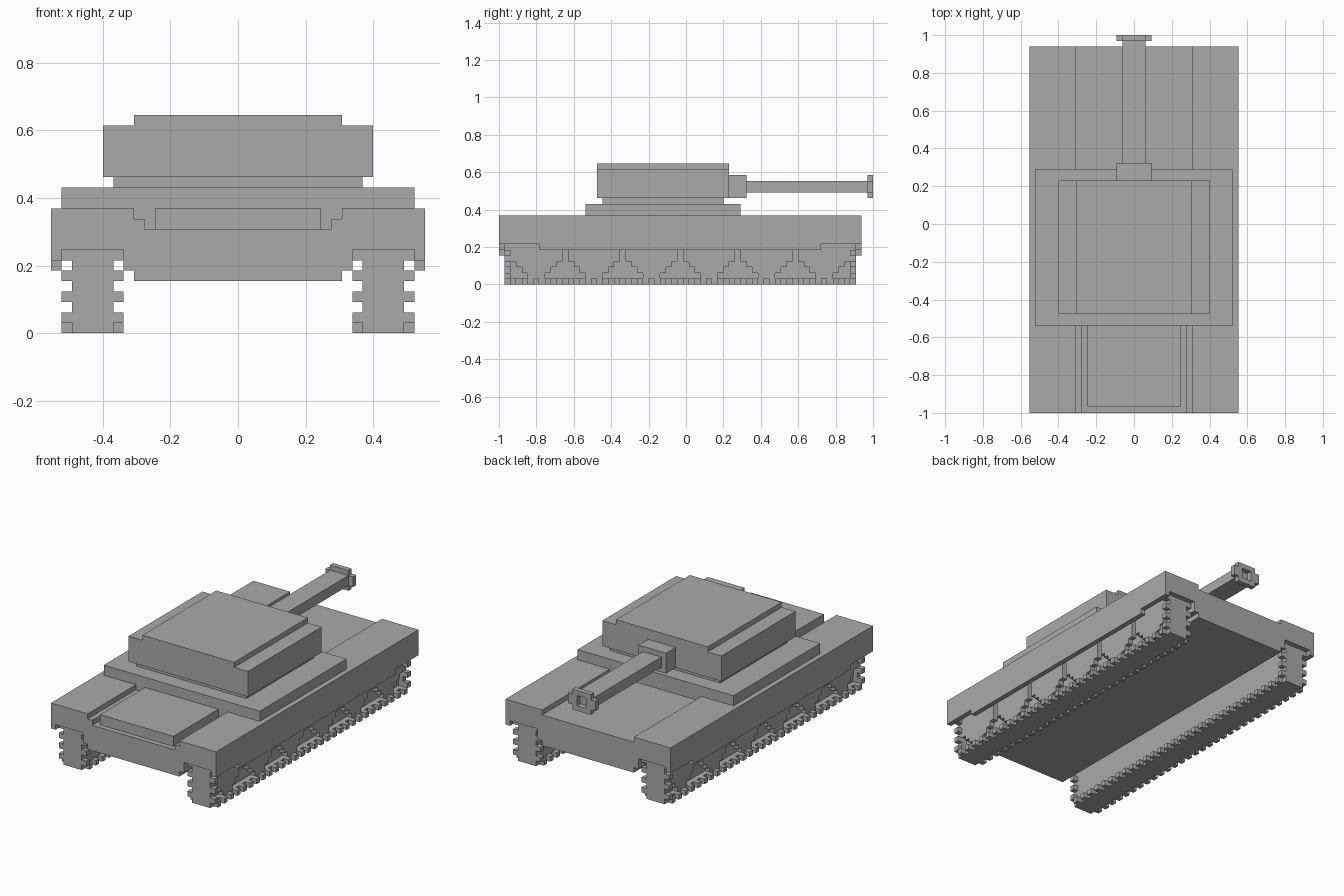
import bpy
import bmesh
from mathutils import Vector

cube = bpy.data.objects.get("Cube")
if cube:
    bpy.data.objects.remove(cube)

# One block of the grid; the whole model is laid out in blocks
UNIT = 2 / 65

grey = bpy.data.materials.new("plain_grey")
grey.use_nodes = True
colour = (0.4, 0.4, 0.4, 1)
grey.diffuse_color = colour
grey.node_tree.nodes["Principled BSDF"].inputs["Base Color"].default_value = colour


def part(name, boxes, mirror=False):
    """Make one object from boxes given as (x0, x1, y0, y1, z0, z1) in blocks."""
    bm = bmesh.new()
    for x0, x1, y0, y1, z0, z1 in boxes:
        size = Vector((x1 - x0, y1 - y0, z1 - z0))
        centre = Vector((x0 + x1, y0 + y1, z0 + z1)) / 2
        made = bmesh.ops.create_cube(bm, size=1)
        for v in made["verts"]:
            p = Vector(a * b for a, b in zip(v.co, size)) + centre
            v.co = p * UNIT - Vector((0, 1, 0))
    mesh = bpy.data.meshes.new(name)
    bm.to_mesh(mesh)
    bm.free()
    mesh.materials.append(grey)
    obj = bpy.data.objects.new(name, mesh)
    bpy.context.collection.objects.link(obj)
    if mirror:
        obj.modifiers.new("both_sides", "MIRROR").use_axis[0] = True
    return obj


def block(name, half, y0, y1, z0, z1):
    """Make a single box centred on x."""
    return part(name, [(-half, half, y0, y1, z0, z1)])


# Hull
REAR = 63
part("hull", [(-10, 10, 0, REAR, 5, 6), (-11, 11, 0, REAR, 6, 10)])
block("rear_deck", 10, 15, REAR, 10, 11)
block("front_panel", 8, 1, 15, 10, 12)
part("front_panel_ledges", [(9, 10, 0, 15, 10, 11)], mirror=True)

# Fenders with side skirts
part("fenders", [
    (11, 18, 0, REAR, 8, 12),
    (10, 11, 0, REAR, 10, 12),
    (17, 18, 0, REAR, 7, 8),
    (17, 18, 7, 56, 6, 7),
], mirror=True)

# Track bodies: inner core, bottom run and both ends
part("tracks", [
    (12, 15, 1, 62, 0, 8),
    (15, 16, 1, 62, 0, 1),
    (15, 16, 1, 2, 1, 8),
    (15, 16, 61, 62, 1, 8),
], mirror=True)

# Stepped wheels on the outer side of each track
wheels = []
for i in range(6):
    mid = 6.5 + 10 * i
    for row in range(1, 5):
        top = 8 if row == 4 else row + 1
        wheels.append((15, 16, mid - row - 0.5, mid + row + 0.5, row, top))
part("wheels", wheels, mirror=True)

# Cleats sticking out of both edges of each track
cleats = []
for x in (11, 16):
    for y in range(2, 61, 2):
        cleats.append((x, x + 1, y, y + 1, 0, 1))
    for z in range(1, 8, 2):
        for y in (1, 61):
            cleats.append((x, x + 1, y, y + 1, z, z + 1))
part("track_cleats", cleats, mirror=True)

# Turret
block("turret_base", 17, 15, 42, 11, 14)
block("turret_ring", 12, 18, 39, 14, 15)
block("turret", 13, 17, 40, 15, 20)
block("turret_roof", 10, 17, 40, 20, 21)

# Gun
block("gun_mount", 3, 40, 43, 15, 19)
block("barrel", 2, 43, 64, 16, 18)
part("muzzle", [
    (-2, 2, 64, 65, 15, 16),
    (-2, 2, 64, 65, 18, 19),
    (-3, -1, 64, 65, 16, 18),
    (1, 3, 64, 65, 16, 18),
])
